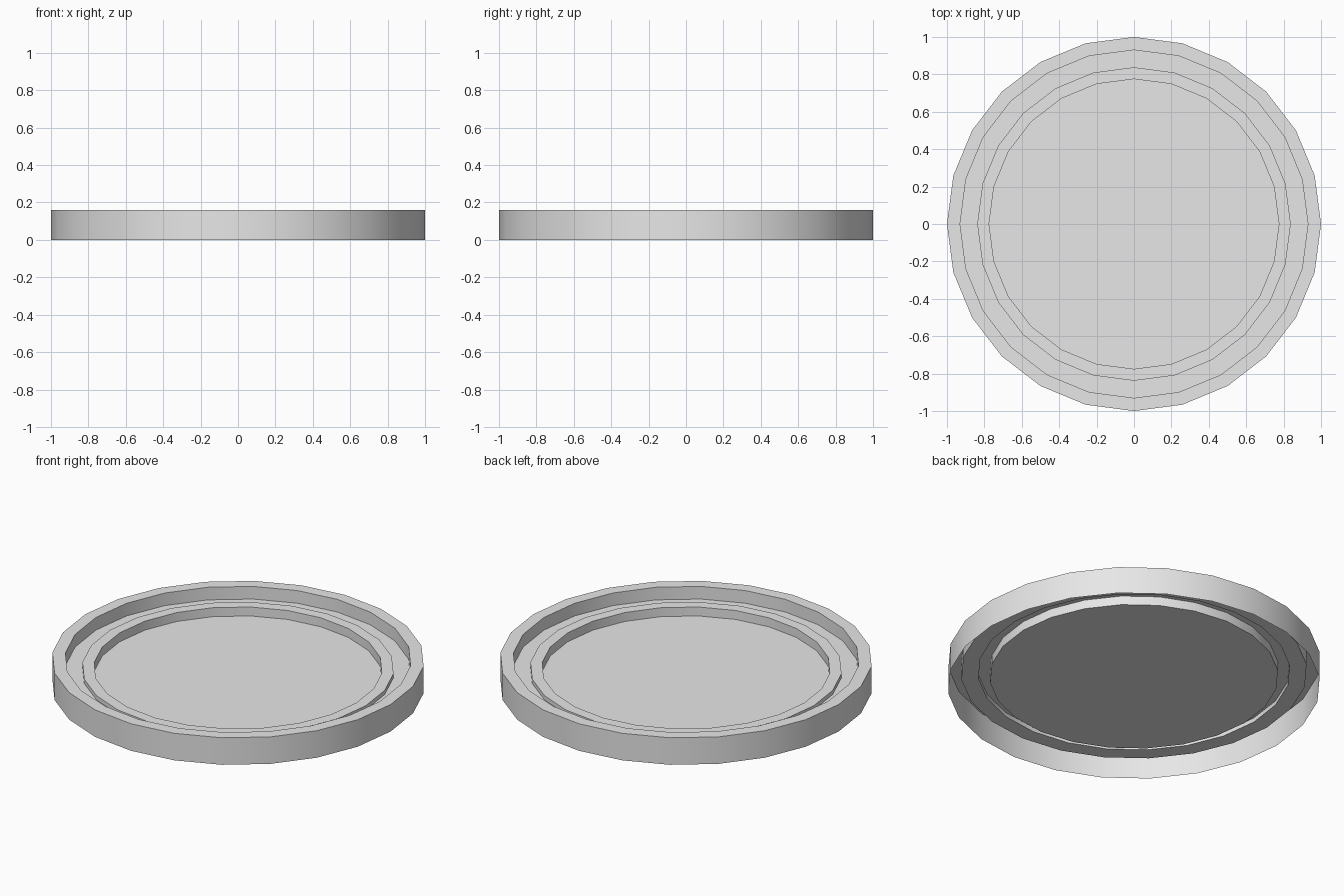
import bpy, bmesh, math

SIDES = 24

cube = bpy.data.objects.get("Cube")
if cube:
    bpy.data.objects.remove(cube, do_unlink=True)

grey = bpy.data.materials.new("light_grey")
grey.use_nodes = True
grey.diffuse_color = (0.8, 0.8, 0.8, 1)
grey.node_tree.nodes["Principled BSDF"].inputs["Base Color"].default_value = (0.8, 0.8, 0.8, 1)


def lathe(bm, profile):
    """Spin (radius, height) points into an open shell; return bands of faces and last ring."""
    rings = []
    for r, z in profile:
        angles = [math.tau * k / SIDES for k in range(SIDES)]
        rings.append([bm.verts.new((r * math.cos(a), r * math.sin(a), z)) for a in angles])
    bands = []
    for a, b in zip(rings, rings[1:]):
        bands.append([bm.faces.new((a[k], a[(k + 1) % SIDES], b[(k + 1) % SIDES], b[k]))
                      for k in range(SIDES)])
    return bands, rings[-1]


def finish(bm, name):
    mesh = bpy.data.meshes.new(name)
    bm.to_mesh(mesh)
    bm.free()
    mesh.materials.append(grey)
    obj = bpy.data.objects.new(name, mesh)
    bpy.context.collection.objects.link(obj)
    bpy.ops.object.select_all(action='DESELECT')
    obj.select_set(True)
    bpy.context.view_layer.objects.active = obj
    bpy.ops.object.shade_smooth_by_angle(angle=math.radians(30))
    return obj


# Raised wall: outer skin, rim and inner skin
bm = bmesh.new()
bands, _ = lathe(bm, [(1, 0), (1, 0.16), (0.93, 0.16), (0.93, 0.085)])
# Rim pads, one per side, with sloped edges that leave notches at the corners
bmesh.ops.inset_individual(bm, faces=bands[1], thickness=0.014, depth=0.008)
finish(bm, "rim_wall")

# Floor: flat ledge, raised ring and sunken centre disc
bm = bmesh.new()
_, inner = lathe(bm, [(0.93, 0.085), (0.838, 0.085), (0.838, 0.11), (0.775, 0.11), (0.775, 0.057)])
bm.faces.new(inner)
finish(bm, "stepped_floor")
